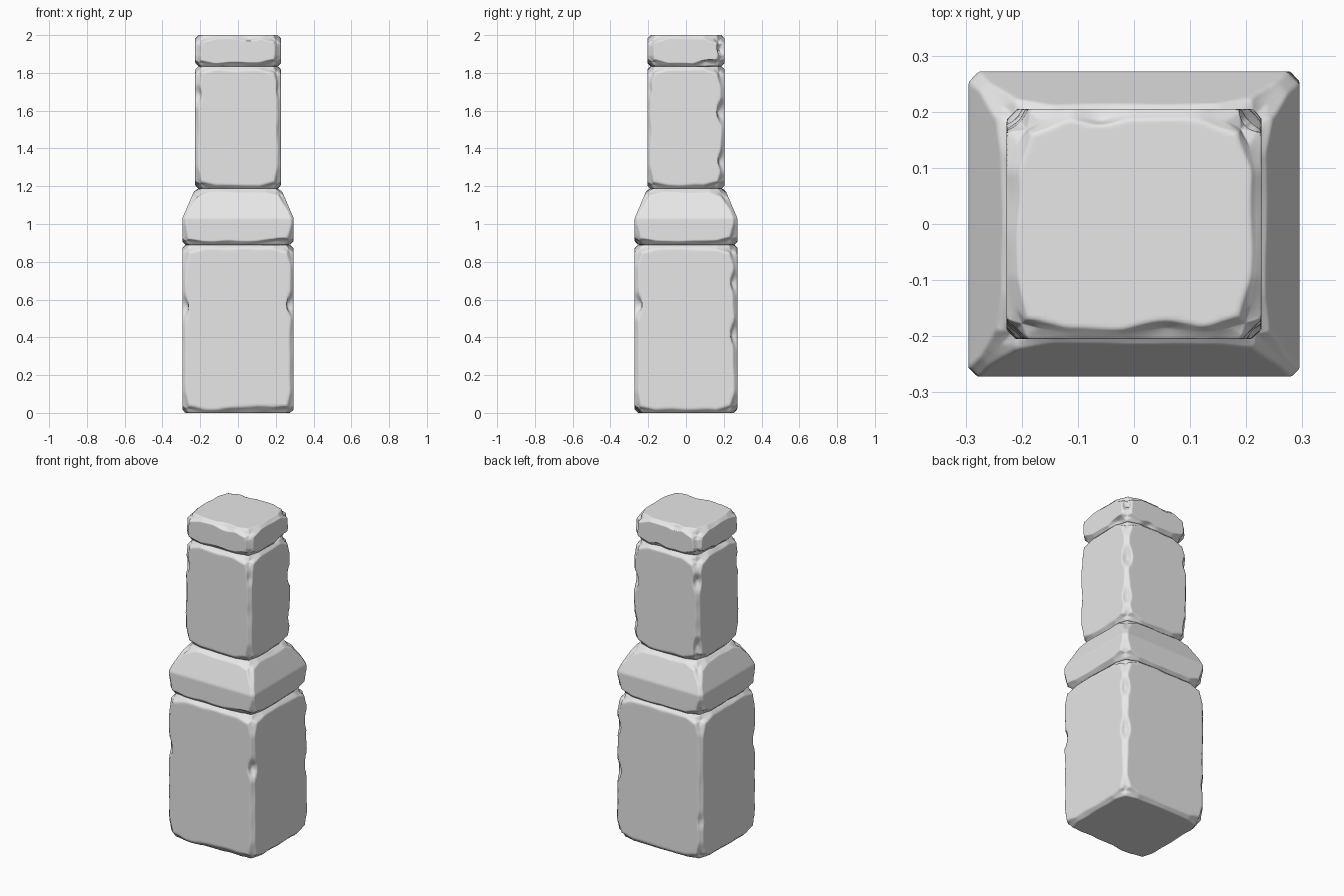
import bpy, bmesh, math
from itertools import product
from mathutils import Vector, noise

cube = bpy.data.objects.get("Cube")
if cube:
    bpy.data.objects.remove(cube, do_unlink=True)

stone = bpy.data.materials.new("grey stone")
stone.use_nodes = True
stone.diffuse_color = (0.8, 0.8, 0.8, 1)
stone.node_tree.nodes["Principled BSDF"].inputs["Base Color"].default_value = (0.8, 0.8, 0.8, 1)

CUTS = 48
EDGE_WEAR = 0.02
CORNER_WEAR = 0.04


def spread(u):
    """Gather grid lines toward the block edges."""
    return 0.4 * u + 0.6 * math.sin(u * math.pi / 2)


def worn_block(name, hx, hy, z0, z1, chips=(), taper=None):
    """Stone block with worn edges. Chips are (x, y, z, depth, reach)."""
    half = Vector((hx, hy, (z1 - z0) / 2))
    centre = Vector((0, 0, (z0 + z1) / 2))
    bm = bmesh.new()
    bmesh.ops.create_cube(bm, size=2)
    bmesh.ops.subdivide_edges(bm, edges=bm.edges[:], cuts=CUTS, use_grid_fill=True)

    # Every corner is worn a little more than the edges
    spots = [(Vector(c[:3]), c[3], c[4]) for c in chips]
    for i, s in enumerate(product((-1, 1), repeat=3)):
        corner = Vector([a * b for a, b in zip(s, half)]) + centre
        spots.append((corner, CORNER_WEAR * (0.7 + 0.2 * (i % 4)), 0.11))

    for v in bm.verts:
        p = Vector([spread(c) * h for c, h in zip(v.co, half)])
        world = p + centre
        wear = EDGE_WEAR + 0.008 * noise.noise(world * 9)
        for spot, depth, reach in spots:
            wear += depth * max(0, 1 - (world - spot).length / reach)
        sign = [math.copysign(1, c) for c in p]
        gap = [h - abs(c) for c, h in zip(p, half)]
        # Flatten the corner, then each edge
        cut = wear * 1.5 - sum(gap)
        if cut > 0:
            gap = [g + cut / 3 for g in gap]
        for a, b in ((0, 1), (1, 2), (0, 2)):
            cut = wear - gap[a] - gap[b]
            if cut > 0:
                gap[a] += cut / 2
                gap[b] += cut / 2
        q = Vector([s * (h - g) for s, h, g in zip(sign, half, gap)]) + centre
        # Slope the sides in above the shoulder
        if taper:
            start, sx, sy = taper
            t = max(0, (q.z - start) / (z1 - start))
            q.x *= 1 + (sx - 1) * t
            q.y *= 1 + (sy - 1) * t
        v.co = q

    mesh = bpy.data.meshes.new(name)
    bm.to_mesh(mesh)
    bm.free()
    mesh.materials.append(stone)
    mesh.shade_smooth()
    obj = bpy.data.objects.new(name, mesh)
    bpy.context.collection.objects.link(obj)
    return obj


# Large plinth block
X, Y = 0.295, 0.272
worn_block("plinth", X, Y, 0, 0.89, [
    (X, -Y, 0.57, 0.06, 0.06), (-X, -Y, 0.56, 0.04, 0.06),
    (X, Y, 0.42, 0.045, 0.07), (X, Y, 0.69, 0.045, 0.06),
    (-X, Y, 0.25, 0.02, 0.05), (0.1, -Y, 0, 0.02, 0.2)])

# Collar that slopes in to the shaft
worn_block("collar", X, Y, 0.89, 1.187, [
    (0.2, -Y, 0.89, 0.02, 0.1), (-X, -Y, 1.187, 0.02, 0.08)],
    taper=(1.03, 0.77, 0.755))

# Upright shaft
X, Y = 0.227, 0.205
worn_block("shaft", X, Y, 1.187, 1.835, [
    (X, Y, 1.59, 0.05, 0.07), (X, Y, 1.33, 0.04, 0.06),
    (-X, Y, 1.69, 0.045, 0.06), (-X, Y, 1.29, 0.04, 0.06),
    (-X, -Y, 1.68, 0.035, 0.06), (X, -Y, 1.71, 0.02, 0.05)])

# Cap stone
worn_block("cap", X, Y, 1.835, 2.0, [
    (X, 0.1, 1.835, 0.035, 0.06), (X, Y, 1.93, 0.035, 0.04),
    (-0.06, Y, 2.0, 0.025, 0.05), (0.05, Y, 1.835, 0.02, 0.05),
    (-X, 0.08, 1.835, 0.03, 0.06), (0.06, -Y, 2.0, 0.02, 0.08)])
